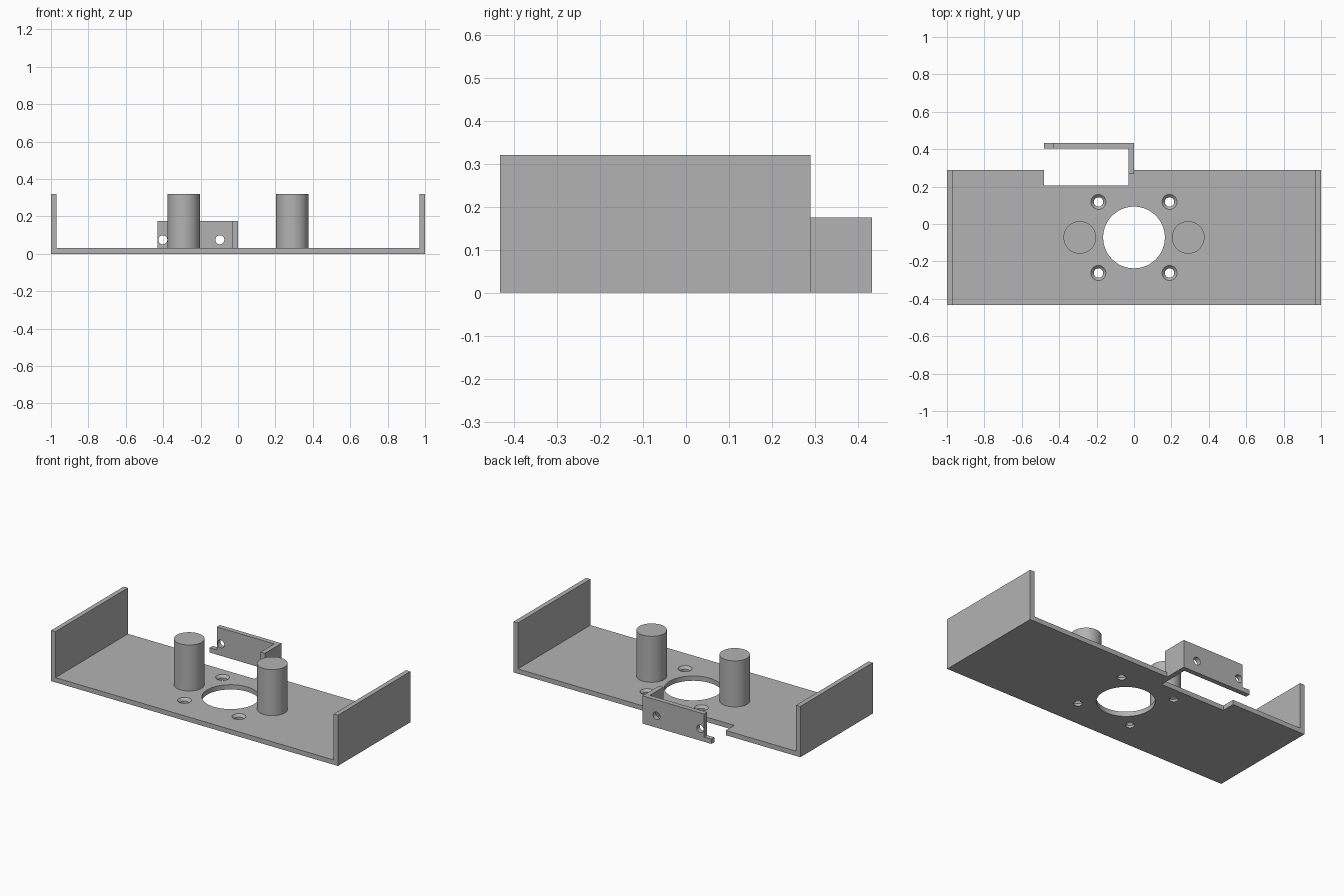
import bpy, bmesh
from mathutils import Matrix, Vector

cube = bpy.data.objects.get("Cube")
if cube:
    bpy.data.objects.remove(cube)

T = 0.03          # sheet thickness
TOP = 0.32        # height of walls and posts
FRONT, EDGE, BACK = -0.433, 0.289, 0.433
MID = (FRONT + EDGE) / 2

grey = bpy.data.materials.new("light grey")
grey.use_nodes = True
colour = (0.45, 0.45, 0.45, 1)
grey.diffuse_color = colour
grey.node_tree.nodes["Principled BSDF"].inputs["Base Color"].default_value = colour


def finish(name, bm):
    bmesh.ops.recalc_face_normals(bm, faces=bm.faces)
    mesh = bpy.data.meshes.new(name)
    bm.to_mesh(mesh)
    bm.free()
    mesh.materials.append(grey)
    obj = bpy.data.objects.new(name, mesh)
    bpy.context.collection.objects.link(obj)
    return obj


def prism(name, points, along):
    """Extrude a closed outline along a vector."""
    bm = bmesh.new()
    face = bm.faces.new([bm.verts.new(p) for p in points])
    ext = bmesh.ops.extrude_face_region(bm, geom=[face])["geom"]
    verts = [g for g in ext if isinstance(g, bmesh.types.BMVert)]
    bmesh.ops.translate(bm, verts=verts, vec=Vector(along))
    return finish(name, bm)


def box(name, low, high):
    (x0, y0, z0), (x1, y1, z1) = low, high
    return prism(name, [(x0, y0, z0), (x1, y0, z0), (x1, y1, z0), (x0, y1, z0)],
                 (0, 0, z1 - z0))


def cylinder(name, centre, r1, r2, depth, axis="Z", sides=48):
    turn = Matrix.Rotation(1.570796, 4, "X") if axis == "Y" else Matrix()
    bm = bmesh.new()
    bmesh.ops.create_cone(bm, cap_ends=True, segments=sides, radius1=r1, radius2=r2,
                          depth=depth, matrix=Matrix.Translation(centre) @ turn)
    return finish(name, bm)


def combine(target, other, operation):
    mod = target.modifiers.new(operation, "BOOLEAN")
    mod.operation, mod.object, mod.solver = operation, other, "EXACT"
    bpy.context.view_layer.objects.active = target
    bpy.ops.object.modifier_apply(modifier=mod.name)
    bpy.data.objects.remove(other)


def smooth(obj):
    bpy.ops.object.select_all(action="DESELECT")
    obj.select_set(True)
    bpy.context.view_layer.objects.active = obj
    bpy.ops.object.shade_smooth_by_angle()


# Channel: base plate with a wall at each end
half = [(1, 0), (1, TOP), (1 - T, TOP), (1 - T, T)]
outline = half + [(-x, z) for x, z in reversed(half)]
channel = prism("channel_base", [(x, FRONT, z) for x, z in outline], (0, EDGE - FRONT, 0))

# Notch in the back edge
combine(channel, box("notch", (-0.48, 0.205, -0.1), (-T, 0.5, 0.1)), "DIFFERENCE")

# Large central opening
combine(channel, cylinder("opening", (0, MID, 0), 0.165, 0.165, 0.2, sides=64), "DIFFERENCE")

# Four countersunk screw holes
for x in (-0.19, 0.19):
    for dy in (-0.19, 0.19):
        combine(channel, cylinder("bore", (x, MID + dy, 0), 0.025, 0.025, 0.2), "DIFFERENCE")
        combine(channel, cylinder("sink", (x, MID + dy, 0.025), 0.025, 0.045, 0.02), "DIFFERENCE")

# Bracket: low strip, upright plate and side arm
bracket = box("switch_bracket", (-0.48, BACK - T, 0), (0, BACK, T))
combine(bracket, box("plate", (-0.43, BACK - T, 0), (0, BACK, 0.175)), "UNION")
arm = [(0.268, T), (EDGE, T), (EDGE, 0), (BACK, 0), (BACK, 0.175), (0.268, 0.175)]
combine(bracket, prism("arm", [(-T, y, z) for y, z in arm], (T, 0, 0)), "UNION")
for x in (-0.402, -0.097):
    combine(bracket, cylinder("screw", (x, BACK, 0.075), 0.024, 0.024, 0.2, "Y"), "DIFFERENCE")

# Two round posts
posts = [cylinder(name, (x, MID, (T + TOP) / 2), 0.087, 0.087, TOP - T)
         for name, x in (("left_post", 0.29), ("right_post", -0.29))]

for part in [channel, bracket] + posts:
    smooth(part)
